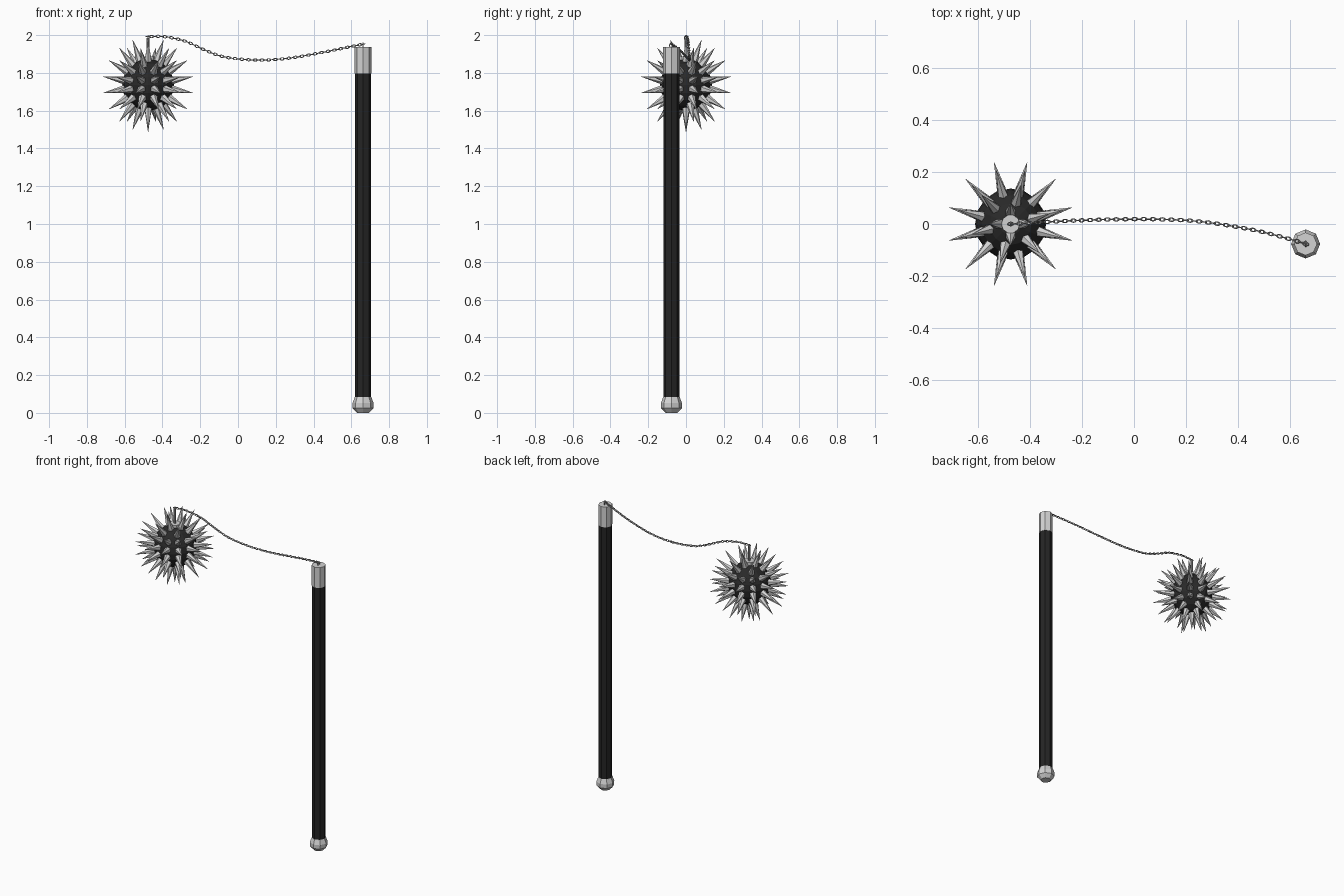
import bpy, bmesh, math
from mathutils import Vector, Matrix

if "Cube" in bpy.data.objects:
    bpy.data.objects.remove(bpy.data.objects["Cube"])

def material(name, v):
    m = bpy.data.materials.new(name)
    m.diffuse_color = (v, v, v, 1)
    m.use_nodes = True
    m.node_tree.nodes["Principled BSDF"].inputs["Base Color"].default_value = m.diffuse_color
    return m

BLACK = material("black leather", 0.018)
IRON = material("dark iron", 0.022)
STEEL = material("steel", 0.65)
CHAIN = material("chain grey", 0.4)

def finish(name, bm, mat):
    bmesh.ops.recalc_face_normals(bm, faces=bm.faces)
    me = bpy.data.meshes.new(name)
    bm.to_mesh(me)
    bm.free()
    me.materials.append(mat)
    ob = bpy.data.objects.new(name, me)
    bpy.context.collection.objects.link(ob)
    return ob

def turned(name, profile, sides, loc, mat):
    """Closed solid turned around z from (radius, height) points."""
    bm = bmesh.new()
    rings = []
    for r, z in profile:
        rings.append([bm.verts.new((loc[0] + r * math.cos(2 * math.pi * i / sides),
                                    loc[1] + r * math.sin(2 * math.pi * i / sides), z))
                      for i in range(sides)])
    for a, b in zip(rings, rings[1:]):
        for i in range(sides):
            j = (i + 1) % sides
            bm.faces.new((a[i], a[j], b[j], b[i]))
    bm.faces.new(rings[0])
    bm.faces.new(rings[-1])
    return finish(name, bm, mat)

def add_link(bm, pos, along, side, half_len, half_wid, wire):
    """Oval ring lying in the plane of along and side."""
    n, k = 12, 5
    normal = along.cross(side)
    rings = []
    for i in range(n):
        a = 2 * math.pi * i / n
        c = pos + along * half_len * math.cos(a) + side * half_wid * math.sin(a)
        out = (along * math.cos(a) + side * math.sin(a)).normalized()
        rings.append([bm.verts.new(c + wire * (out * math.cos(2 * math.pi * q / k)
                                               + normal * math.sin(2 * math.pi * q / k)))
                      for q in range(k)])
    for i in range(n):
        for q in range(k):
            bm.faces.new((rings[i][q], rings[i][(q + 1) % k],
                          rings[(i + 1) % n][(q + 1) % k], rings[(i + 1) % n][q]))

# Handle: pommel, shaft, metal cap
H = (0.662, -0.077)
turned("pommel", [(0.032, 0.0), (0.055, 0.025), (0.056, 0.052), (0.044, 0.083)], 8, H, STEEL)
turned("shaft", [(0.043, 0.08), (0.043, 1.80)], 8, H, BLACK)
turned("top_cap", [(0.044, 1.798), (0.044, 1.937)], 8, H, STEEL)

# Ball
C = Vector((-0.476, 0.0, 1.737))
bm = bmesh.new()
bmesh.ops.create_uvsphere(bm, u_segments=16, v_segments=10, radius=0.137,
                          matrix=Matrix.Translation(C))
finish("ball", bm, IRON)

# Spikes in aligned rings around the ball: (elevation, count, start angle)
bm = bmesh.new()
R0, R1 = 0.122, 0.25
for elev, count, start in ((10, 12, 15), (-10, 12, 15), (31, 12, 15), (-31, 12, 15),
                           (51, 6, 15), (-51, 6, 15), (71, 4, 0), (-71, 4, 0), (-90, 1, 0)):
    for i in range(count):
        e, a = math.radians(elev), math.radians(start + 360 * i / count)
        d = Vector((math.cos(e) * math.cos(a), math.cos(e) * math.sin(a), math.sin(e)))
        mat = (Matrix.Translation(C + d * (R0 + R1) / 2)
               @ d.to_track_quat('Z', 'Y').to_matrix().to_4x4())
        bmesh.ops.create_cone(bm, cap_ends=True, segments=6, radius1=0.023, radius2=0.0008,
                              depth=R1 - R0, matrix=mat)
finish("spikes", bm, STEEL)

# Collar and post on top of the ball
turned("ball_collar", [(0.036, 1.855), (0.036, 1.888)], 10, (C.x, C.y), STEEL)
turned("ball_post", [(0.008, 1.88), (0.008, 1.985)], 8, (C.x, C.y), CHAIN)

# Eyelets at both ends
bm = bmesh.new()
X, Y, Z = Vector((1, 0, 0)), Vector((0, 1, 0)), Vector((0, 0, 1))
add_link(bm, Vector((C.x, 0, 1.985)), Z, Y, 0.012, 0.008, 0.003)
add_link(bm, Vector((H[0], H[1], 1.945)), Z, Y, 0.014, 0.010, 0.003)
finish("eyelets", bm, CHAIN)

# Hanging chain along a smooth path
pts = [Vector(p) for p in (
    (-0.476, 0.000, 1.992), (-0.39, 0.005, 1.992), (-0.28, 0.011, 1.968), (-0.18, 0.015, 1.923),
    (-0.07, 0.018, 1.884), (0.10, 0.018, 1.868), (0.27, 0.008, 1.878), (0.46, -0.023, 1.911),
    (0.60, -0.058, 1.940), (0.662, -0.077, 1.952))]
ext = [2 * pts[0] - pts[1]] + pts + [2 * pts[-1] - pts[-2]]
path = []
for p0, p1, p2, p3 in zip(ext, ext[1:], ext[2:], ext[3:]):
    for s in range(20):
        t = s / 20
        path.append(0.5 * (2 * p1 + (p2 - p0) * t + (2 * p0 - 5 * p1 + 4 * p2 - p3) * t * t
                           + (3 * p1 - p0 - 3 * p2 + p3) * t ** 3))
path.append(pts[-1])
dist = [0.0]
for a, b in zip(path, path[1:]):
    dist.append(dist[-1] + (b - a).length)

bm = bmesh.new()
links = 67
for n in range(links):
    want = dist[-1] * n / (links - 1)
    k = 0
    while k < len(path) - 2 and dist[k + 1] < want:
        k += 1
    step = path[k + 1] - path[k]
    pos = path[k] + step * (want - dist[k]) / step.length
    along = step.normalized()
    side = along.cross(Z).normalized()
    if n % 2:
        side = along.cross(side)
    add_link(bm, pos, along, side, 0.0115, 0.006, 0.0026)
finish("chain", bm, CHAIN)
